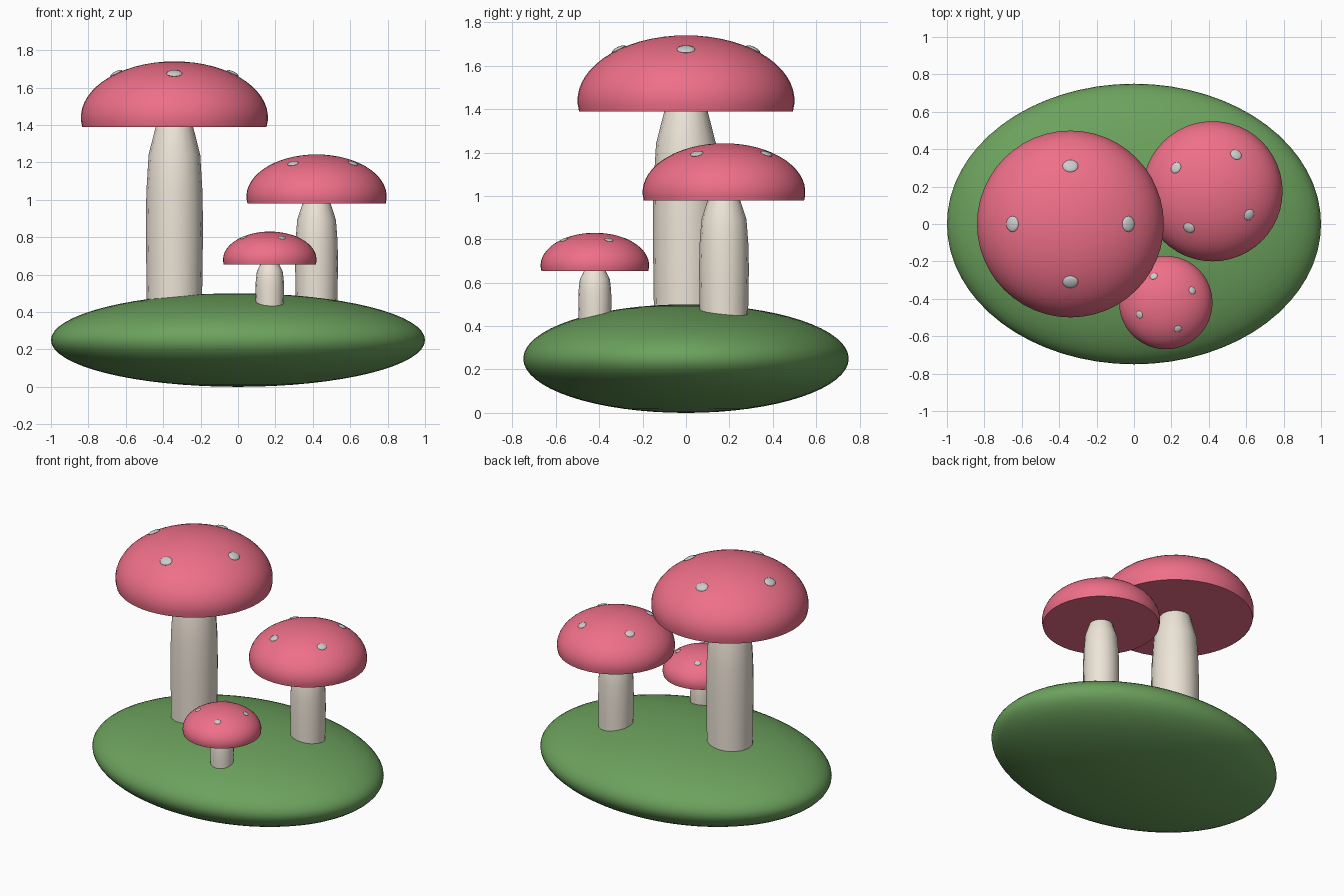
import bpy, bmesh
from math import sin, cos, pi, radians, sqrt, atan2
from mathutils import Matrix, Vector

if "Cube" in bpy.data.objects:
    bpy.data.objects.remove(bpy.data.objects["Cube"])


def material(name, rgb):
    m = bpy.data.materials.new(name)
    m.diffuse_color = (*rgb, 1)
    m.use_nodes = True
    m.node_tree.nodes["Principled BSDF"].inputs["Base Color"].default_value = m.diffuse_color
    return m


RED = material("cap_red", (0.86, 0.16, 0.25))
CREAM = material("stem_cream", (0.85, 0.78, 0.68))
GREEN = material("grass_green", (0.15, 0.36, 0.11))


def finish(name, bm, mat=None):
    bmesh.ops.remove_doubles(bm, verts=bm.verts, dist=1e-5)
    bmesh.ops.recalc_face_normals(bm, faces=bm.faces)
    for f in bm.faces:
        f.smooth = True
    me = bpy.data.meshes.new(name)
    bm.to_mesh(me)
    bm.free()
    me.set_sharp_from_angle(angle=radians(45))
    if mat:
        me.materials.append(mat)
    ob = bpy.data.objects.new(name, me)
    bpy.context.collection.objects.link(ob)
    return ob


def lathe(name, profile, steps, loc, mat):
    # spin an (r, z) profile around a vertical axis
    bm = bmesh.new()
    vs = [bm.verts.new((r, 0, z)) for r, z in profile]
    es = [bm.edges.new(p) for p in zip(vs, vs[1:])]
    bmesh.ops.spin(bm, geom=vs + es, cent=(0, 0, 0), axis=(0, 0, 1),
                   angle=2 * pi, steps=steps)
    ob = finish(name, bm, mat)
    ob.location = loc
    return ob


def ellipsoid(name, matrix, u, v, mat=None):
    bm = bmesh.new()
    bmesh.ops.create_uvsphere(bm, u_segments=u, v_segments=v, radius=1, matrix=matrix)
    return finish(name, bm, mat)


# grassy mound
ellipsoid("mound", Matrix.Translation((0, 0, 0.25)) @ Matrix.Diagonal((1, 0.75, 0.25, 1)),
          64, 32, GREEN)

# mushrooms: name, x, y, underside height of cap, size
mushrooms = [("large", -0.34, 0.0, 1.39, 1.0),
             ("medium", 0.42, 0.175, 0.98, 0.75),
             ("small", 0.17, -0.42, 0.655, 0.5)]

for i, (name, x, y, base, s) in enumerate(mushrooms):
    # stem, rooted inside the mound and ending inside the cap
    z0, h = 0.40, base - 0.40
    stem = [(0, 0), (0.147, 0), (0.150, 0.22), (0.153, 0.45), (0.150, 0.65),
            (0.138, 0.85), (0.100, 1.0), (0.085, 1.04), (0, 1.04)]
    lathe(name + "_stem", [(r * s, t * h) for r, t in stem], 16, (x, y, z0), CREAM)

    # domed cap with a flat underside just below its widest ring
    start = -0.168
    arc = [start + (pi / 2 - start) * k / 16 for k in range(17)]
    cap = [(0, -0.05 * s)] + [(0.5 * s * cos(a), 0.3 * s * sin(a)) for a in arc]
    zc = base + 0.05 * s
    lathe(name + "_cap", cap, 48, (x, y, zc), RED)

    # four flattened spots lying on the dome, each ring turned by one radian
    rho = 0.31
    rise = 0.3 * sqrt(1 - (rho / 0.5) ** 2)
    tilt = atan2(rho / 0.25, rise / 0.09)
    for k in range(4):
        m = (Matrix.Translation((x, y, zc)) @ Matrix.Rotation(i + k * pi / 2, 4, "Z")
             @ Matrix.Translation(Vector((rho, 0, rise)) * s)
             @ Matrix.Rotation(tilt, 4, "Y")
             @ Matrix.Diagonal((0.036 * s, 0.042 * s, 0.012 * s, 1)))
        ellipsoid(f"{name}_spot_{k + 1}", m, 16, 8)
